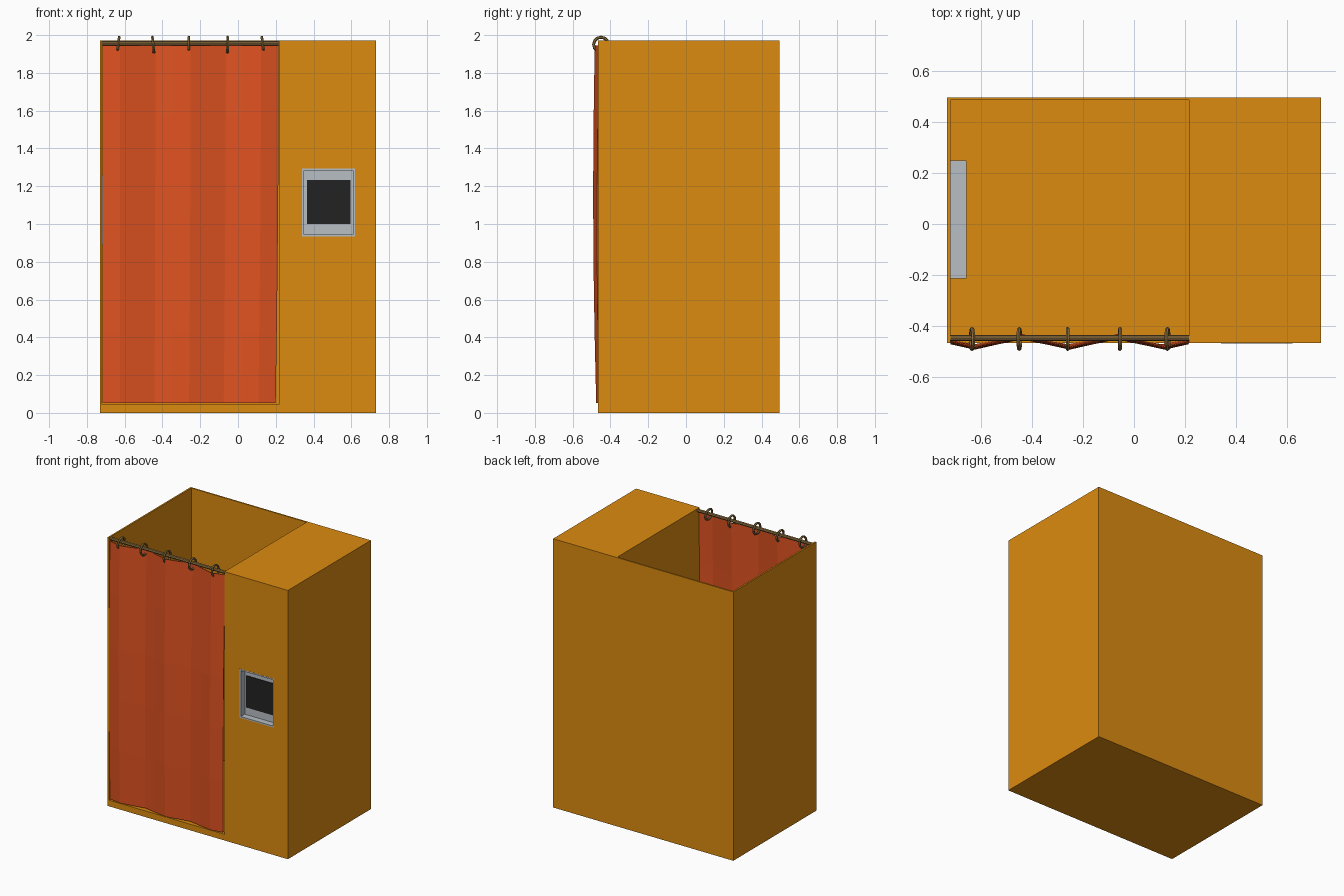
import bpy, bmesh, math

if "Cube" in bpy.data.objects:
    bpy.data.objects.remove(bpy.data.objects["Cube"])

def mat(name, rgb):
    m = bpy.data.materials.new(name)
    m.diffuse_color = (*rgb, 1)
    m.use_nodes = True
    m.node_tree.nodes["Principled BSDF"].inputs["Base Color"].default_value = m.diffuse_color
    return m

ORANGE = mat("orange_paint", (0.72, 0.26, 0.005))
RED = mat("red_cloth", (0.74, 0.085, 0.015))
BRASS = mat("brass", (0.27, 0.16, 0.05))
GREY = mat("grey_metal", (0.48, 0.52, 0.56))
BLACK = mat("black_panel", (0.016, 0.016, 0.016))

def box(name, x, y, z, material):
    bpy.ops.mesh.primitive_cube_add(size=1, location=[(a + b) / 2 for a, b in (x, y, z)])
    o = bpy.context.object
    o.name = name
    o.scale = [b - a for a, b in (x, y, z)]
    bpy.ops.object.transform_apply(location=False, rotation=False)
    o.data.materials.append(material)
    return o

def cut(target, cutter):
    m = target.modifiers.new("cut", 'BOOLEAN')
    m.operation, m.object, m.solver = 'DIFFERENCE', cutter, 'EXACT'
    bpy.context.view_layer.objects.active = target
    bpy.ops.object.modifier_apply(modifier=m.name)
    bpy.data.objects.remove(cutter)

# Booth body: open-topped, open-fronted cabin plus a recess for the photo slot
FRONT, BACK, TOP = -0.466, 0.496, 1.972
body = box("booth_body", (-0.731, 0.731), (FRONT, BACK), (0, TOP), ORANGE)
cut(body, box("cabin_cutter", (-0.719, 0.216), (-0.6, BACK - 0.011), (0.045, 2.2), ORANGE))
cut(body, box("slot_cutter", (0.34, 0.62), (-0.6, FRONT + 0.055), (0.935, 1.293), ORANGE))

# Photo slot tray with stepped rim and dark back panel
tray = box("slot_tray", (0.34, 0.62), (FRONT - 0.001, FRONT + 0.055), (0.935, 1.293), GREY)
cut(tray, box("tray_cutter", (0.35, 0.61), (-0.6, FRONT + 0.045), (0.945, 1.283), GREY))
box("slot_panel", (0.365, 0.595), (FRONT + 0.04, FRONT + 0.047), (1.0, 1.233), BLACK)

# Panel on the inside of the left wall
box("inner_wall_panel", (-0.719, -0.655), (-0.213, 0.248), (0.89, 1.26), GREY)

# Curtain rod
bpy.ops.mesh.primitive_cylinder_add(vertices=8, radius=0.012, depth=0.935,
                                    location=(-0.2515, -0.446, 1.957), rotation=(0, math.pi / 2, 0))
rod = bpy.context.object
rod.name = "curtain_rod"
rod.data.materials.append(BRASS)

# Curtain rings, each slightly twisted
for i, (x, tilt) in enumerate([(-0.634, 7), (-0.449, -6), (-0.26, 0), (-0.055, 1), (0.131, -7)]):
    bpy.ops.mesh.primitive_torus_add(major_segments=12, minor_segments=6, major_radius=0.039,
                                     minor_radius=0.008, location=(x, -0.45, 1.95),
                                     rotation=(0, math.radians(90 + tilt), 0))
    ring = bpy.context.object
    ring.name = f"curtain_ring_{i + 1}"
    ring.data.materials.append(BRASS)

# Pleated curtain: zigzag folds that drift slightly towards the hem
bm = bmesh.new()
COLS, ROWS = 10, 5
grid = []
for r in range(ROWS + 1):
    t = r / ROWS
    row = []
    for c in range(COLS + 1):
        u = c / COLS
        x = -0.717 + u * (0.932 - 0.016 * t * t)
        wave = -math.sin(math.pi * c / 2)
        y = -0.457 + (0.024 - 0.008 * t) * wave - 0.012 * math.sin(math.pi * t)
        row.append(bm.verts.new((x, y, 1.945 - 1.893 * t)))
    grid.append(row)
for r in range(ROWS):
    for c in range(COLS):
        bm.faces.new((grid[r][c], grid[r + 1][c], grid[r + 1][c + 1], grid[r][c + 1]))
mesh = bpy.data.meshes.new("curtain")
bm.to_mesh(mesh)
bm.free()
curtain = bpy.data.objects.new("curtain", mesh)
bpy.context.collection.objects.link(curtain)
mesh.materials.append(RED)
thick = curtain.modifiers.new("cloth_thickness", 'SOLIDIFY')
thick.thickness, thick.offset = 0.005, 0
